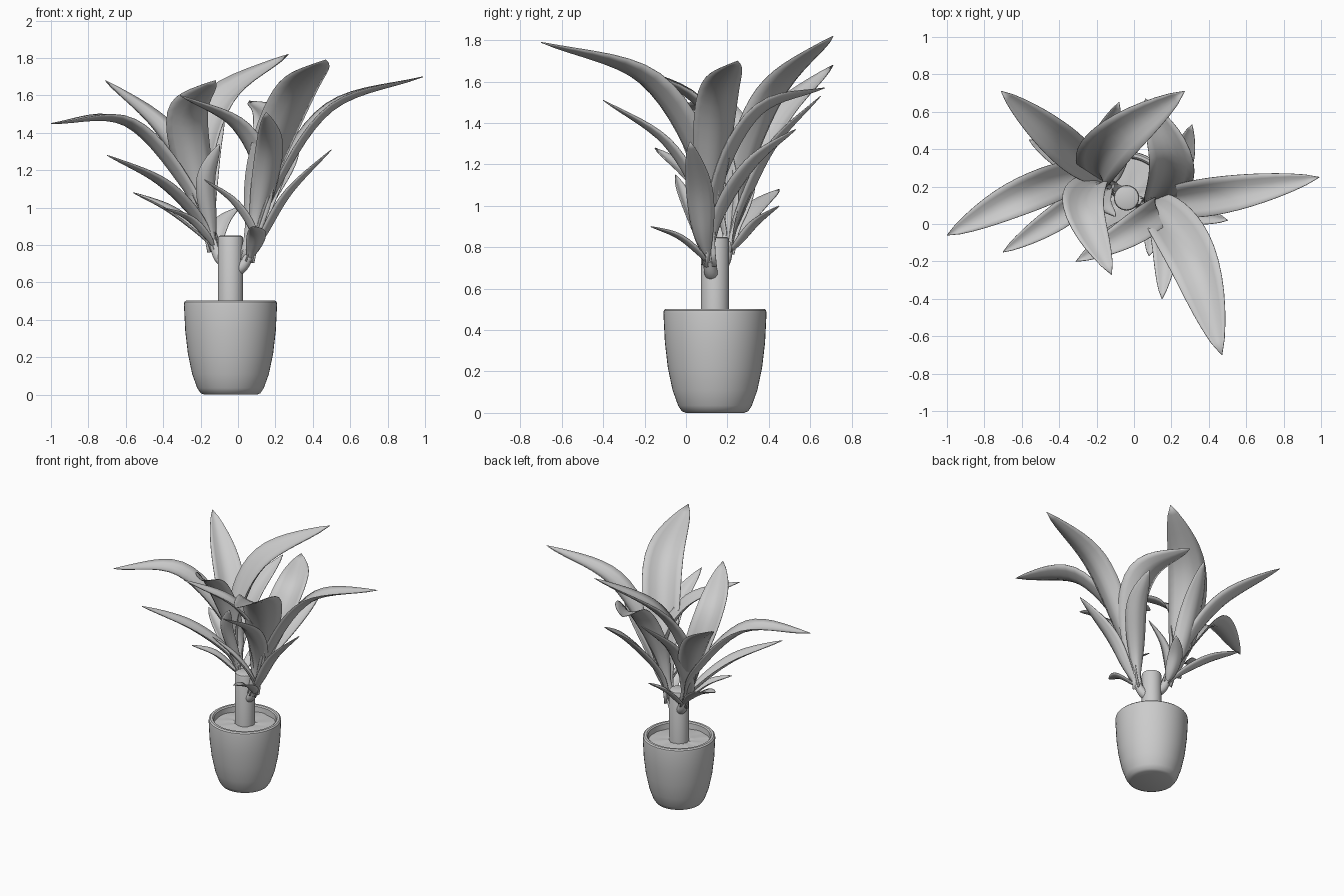
import bpy, bmesh, math, random
from mathutils import Vector

cube = bpy.data.objects.get("Cube")
if cube:
    bpy.data.objects.remove(cube)

grey = bpy.data.materials.new("plain grey")
grey.use_nodes = True
grey.diffuse_color = (0.6, 0.6, 0.6, 1)
grey.node_tree.nodes["Principled BSDF"].inputs["Base Color"].default_value = (0.6, 0.6, 0.6, 1)

CENTRE = Vector((-0.04, 0.14, 0))
random.seed(4)


def finish(name, bm, angle=40):
    bmesh.ops.recalc_face_normals(bm, faces=bm.faces)
    mesh = bpy.data.meshes.new(name)
    bm.to_mesh(mesh)
    bm.free()
    mesh.materials.append(grey)
    obj = bpy.data.objects.new(name, mesh)
    bpy.context.collection.objects.link(obj)
    bpy.ops.object.select_all(action="DESELECT")
    obj.select_set(True)
    bpy.context.view_layer.objects.active = obj
    bpy.ops.object.shade_smooth_by_angle(angle=math.radians(angle))
    return obj


def lathe(name, profile, steps=48, bump=0.0):
    """Spin a (radius, height) profile around the pot axis."""
    bm = bmesh.new()
    verts = [bm.verts.new((r, 0, z)) for r, z in profile]
    edges = [bm.edges.new(pair) for pair in zip(verts, verts[1:])]
    bmesh.ops.spin(bm, geom=verts + edges, cent=(0, 0, 0), axis=(0, 0, 1),
                   angle=math.tau, steps=steps, use_duplicate=False)
    bmesh.ops.remove_doubles(bm, verts=bm.verts, dist=0.0005)
    for v in bm.verts:
        v.co += CENTRE
        v.co.z += random.uniform(-bump, bump)
    return finish(name, bm)


def smooth_path(points, steps):
    """Sample a Catmull-Rom curve through the points."""
    p = [Vector(q) for q in points]
    p = [2 * p[0] - p[1]] + p + [2 * p[-1] - p[-2]]
    out = []
    for i in range(1, len(p) - 2):
        a, b, c, d = p[i - 1:i + 3]
        for k in range(steps):
            t = k / steps
            out.append(0.5 * (2 * b + (c - a) * t + (2 * a - 5 * b + 4 * c - d) * t ** 2
                              + (3 * b - a - 3 * c + d) * t ** 3))
    return out + [p[-2]]


def leaf(name, points, width, steps=7, across=6):
    """Cupped blade swept along a path, narrow at the stalk, pointed at the tip."""
    path = smooth_path(points, steps)
    heading = path[-1] - path[0]
    side0 = Vector((-heading.y, heading.x, 0)).normalized()
    bm = bmesh.new()
    rows = []
    for i, p in enumerate(path):
        t = i / (len(path) - 1)
        tangent = (path[min(i + 1, len(path) - 1)] - path[max(i - 1, 0)]).normalized()
        side = (side0 - tangent * side0.dot(tangent)).normalized()
        normal = tangent.cross(side)
        blade = math.sin(math.pi * t ** 1.35) ** 0.8 if 0 < t < 1 else 0
        half = 0.5 * width * max(blade, 0.3 * (1 - t)) + 0.001
        cup = 0.75 - 0.45 * t
        row = []
        for j in range(across + 1):
            s = 2 * j / across - 1
            row.append(bm.verts.new(p + side * half * s + normal * half * cup * (abs(s) ** 1.5 - 0.3)))
        rows.append(row)
    for r, q in zip(rows, rows[1:]):
        for j in range(across):
            bm.faces.new((r[j], r[j + 1], q[j + 1], q[j]))
    obj = finish(name, bm, 60)
    solid = obj.modifiers.new("thickness", "SOLIDIFY")
    solid.thickness = 0.004
    solid.offset = 0


def branch(name, points, radius, sides=16):
    """Short tapering tube joining the trunk to a leaf cluster."""
    path = smooth_path(points, 5)
    bm = bmesh.new()
    rings = []
    for i, p in enumerate(path):
        tangent = (path[min(i + 1, len(path) - 1)] - path[max(i - 1, 0)]).normalized()
        rot = tangent.to_track_quat("Z", "Y")
        r = radius * (1 - 0.35 * i / (len(path) - 1))
        rings.append([bm.verts.new(p + rot @ Vector((r * math.cos(math.tau * k / sides),
                                                     r * math.sin(math.tau * k / sides), 0)))
                      for k in range(sides)])
    for a, b in zip(rings, rings[1:]):
        for k in range(sides):
            n = (k + 1) % sides
            bm.faces.new((a[k], a[n], b[n], b[k]))
    bm.faces.new(rings[0])
    bm.faces.new(rings[-1])
    finish(name, bm)


# Pot, soil and trunk
lathe("pot", [(0, 0), (0.14, 0), (0.16, 0.008), (0.178, 0.035), (0.205, 0.11), (0.228, 0.22),
              (0.242, 0.34), (0.249, 0.48), (0.247, 0.495), (0.238, 0.503), (0.222, 0.503),
              (0.214, 0.495), (0.21, 0.44)])
lathe("soil", [(0, 0.465), (0.06, 0.465), (0.11, 0.463), (0.16, 0.46), (0.213, 0.455)], 32, 0.004)
lathe("trunk", [(0.068, 0.44), (0.068, 0.835), (0.064, 0.846), (0.055, 0.85), (0, 0.85)], 32)

# Two branches and the leaf cluster growing from each
left_base = (0.05, 0.11, 0.71)
right_base = (-0.12, 0.2, 0.77)
branch("left_branch", [(-0.03, 0.135, 0.66), (0.02, 0.12, 0.685), (0.06, 0.108, 0.74)], 0.04)
branch("right_branch", [(-0.05, 0.15, 0.7), (-0.1, 0.185, 0.74), (-0.13, 0.205, 0.82)], 0.04)

# Each leaf: two points along the blade, the tip, the width
left_leaves = [
    ((.14, .07, 1.15), (.32, -.2, 1.6), (.47, -.7, 1.79), .27),
    ((.12, .07, 1), (.17, -.1, 1.3), (.15, -.4, 1.51), .15),
    ((.2, .12, 1.1), (.5, .16, 1.53), (.99, .25, 1.7), .2),
    ((.14, .08, .85), (.28, .06, 1.08), (.5, .02, 1.31), .13),
    ((.13, .08, 1.1), (0, -.03, 1.42), (-.31, -.2, 1.6), .17),
    ((.14, .16, 1.1), (.2, .35, 1.45), (.06, .67, 1.57), .24),
    ((.12, .17, .95), (.25, .33, 1.2), (.31, .53, 1.37), .14),
    ((.08, .06, .85), (-.02, 0, 1.02), (-.18, -.05, 1.15), .08),
    ((.08, .06, .77), (.1, -.04, .85), (.08, -.17, .9), .1),
]
right_leaves = [
    ((-.2, .28, 1.15), (-.1, .45, 1.55), (.27, .71, 1.82), .26),
    ((-.24, .3, 1.1), (-.42, .46, 1.42), (-.71, .71, 1.68), .2),
    ((-.28, .26, 1.1), (-.6, .15, 1.45), (-1, -.06, 1.45), .2),
    ((-.22, .18, .93), (-.42, .03, 1.13), (-.7, -.15, 1.28), .14),
    ((-.22, .26, .87), (-.38, .35, .99), (-.56, .45, 1.08), .12),
    ((-.17, .16, .84), (-.27, .1, .94), (-.4, .02, 1), .09),
    ((-.21, .22, 1.1), (-.27, .07, 1.48), (-.12, -.27, 1.68), .22),
    ((-.18, .26, .95), (-.17, .42, 1.28), (-.08, .65, 1.53), .16),
    ((-.15, .17, .92), (-.17, .1, 1.15), (-.1, .04, 1.34), .1),
    ((-.11, .26, .82), (-.08, .35, .92), (0, .45, 1), .1),
]
for label, base, leaves in (("left", left_base, left_leaves), ("right", right_base, right_leaves)):
    for n, (low, high, tip, width) in enumerate(leaves, 1):
        leaf(f"{label}_leaf_{n}", [base, low, high, tip], width)
